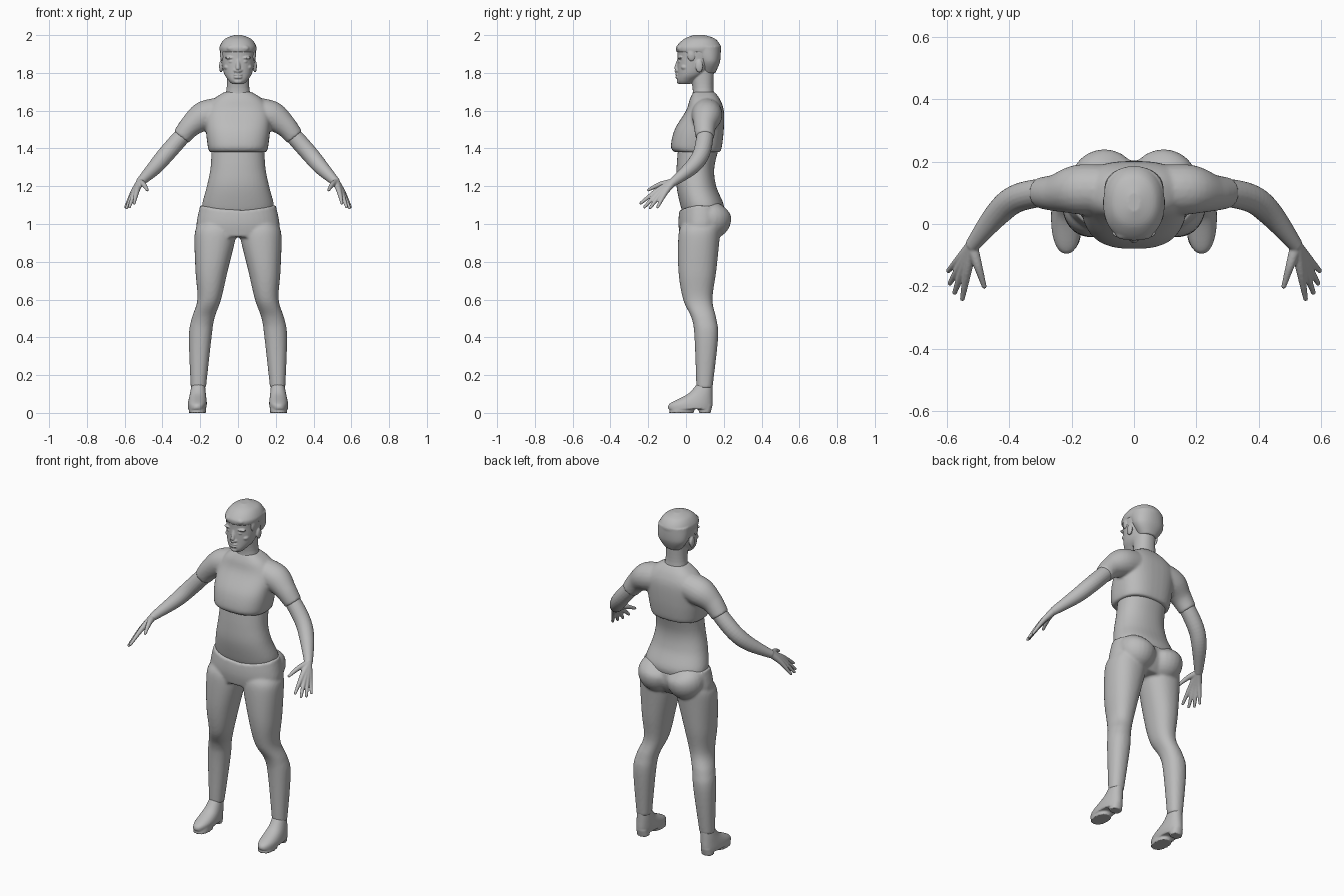
import bpy, bmesh, math
from mathutils import Vector, Matrix

default_cube = bpy.data.objects.get("Cube")
if default_cube:
    bpy.data.objects.remove(default_cube)

colour = (.5, .5, .5, 1)
grey = bpy.data.materials.new("plain_grey")
grey.use_nodes = True
grey.diffuse_color = colour
grey.node_tree.nodes["Principled BSDF"].inputs["Base Color"].default_value = colour


def spline(rows, steps=6):
    """Smooth interpolation through rows of numbers."""
    rows = [Vector(row) for row in rows]
    last = len(rows) - 1
    result = []
    for i in range(last):
        start, end = rows[i], rows[i + 1]
        leave = (end - rows[max(i - 1, 0)]) / 2
        arrive = (rows[min(i + 2, last)] - start) / 2
        for step in range(steps):
            t = step / steps
            ease = t * t * (3 - 2 * t)
            result.append(start.lerp(end, ease) + leave * t * (1 - t) ** 2 - arrive * t * t * (1 - t))
    return result + [rows[last]]


def skin(bm, rings):
    """Closed surface through equal rings of points."""
    loops = [[bm.verts.new(point) for point in ring] for ring in rings]
    for lower, upper in zip(loops, loops[1:]):
        for i in range(len(lower)):
            bm.faces.new((lower[i - 1], lower[i], upper[i], upper[i - 1]))
    bm.faces.new(loops[0])
    bm.faces.new(loops[-1])


def circle(count):
    for i in range(count):
        angle = math.tau * i / count
        yield math.cos(angle), math.sin(angle)


def rounded(value, power):
    return math.copysign(abs(value) ** (2 / power), value)


def loft(bm, rows, power=2.2, side=1):
    """Stack of level rings; each row is height, x min, x max, y min, y max."""
    rings = []
    for z, left, right, front, back in spline(rows):
        centre = Vector(((left + right) / 2, (front + back) / 2, z))
        rings.append([(side * (centre.x + rounded(c, power) * (right - left) / 2),
                       centre.y + rounded(s, power) * (back - front) / 2, z)
                      for c, s in circle(40)])
    skin(bm, rings)


def central_loft(bm, rows, power=2.2):
    """Symmetric stack; each row is height, half width, y min, y max."""
    loft(bm, [(z, -half, half, front, back) for z, half, front, back in rows], power)


def tube(bm, path, side=1):
    """Round limb along a path; each row is x, y, z, radius."""
    points = spline(path)
    last = len(points) - 1
    rings = []
    for i, point in enumerate(points):
        direction = points[min(i + 1, last)].xyz - points[max(i - 1, 0)].xyz
        turn = direction.to_track_quat('Z', 'Y')
        ring = [point.xyz + turn @ Vector((c, s, 0)) * point.w for c, s in circle(20)]
        rings.append([(v.x * side, v.y, v.z) for v in ring])
    skin(bm, rings)


def ball(bm, centre, radii):
    matrix = Matrix.Translation(centre) @ Matrix.Diagonal((*radii, 1))
    bmesh.ops.create_uvsphere(bm, u_segments=24, v_segments=16, radius=1, matrix=matrix)


def ball_pair(bm, centre, radii):
    x, y, z = centre
    for side in BOTH:
        ball(bm, (side * x, y, z), radii)


def finish(name, bm, voxel, smoothing):
    """Fuse the volumes of a part into one smooth skin."""
    bmesh.ops.recalc_face_normals(bm, faces=bm.faces)
    mesh = bpy.data.meshes.new(name)
    bm.to_mesh(mesh)
    bm.free()
    mesh.materials.append(grey)
    part = bpy.data.objects.new(name, mesh)
    bpy.context.collection.objects.link(part)
    fuse = part.modifiers.new("fuse", 'REMESH')
    fuse.mode = 'VOXEL'
    fuse.voxel_size = voxel
    fuse.use_smooth_shade = True
    soften = part.modifiers.new("soften", 'SMOOTH')
    soften.factor = .5
    soften.iterations = smoothing


BOTH = (1, -1)
NAMED_SIDES = ((1, "left"), (-1, "right"))

# Shirt: chest, shoulders and short sleeves
bm = bmesh.new()
central_loft(bm, [(1.38, .15, -.06, .18), (1.41, .16, -.08, .19), (1.5, .17, -.06, .2),
                  (1.6, .17, 0, .2), (1.66, .13, .02, .18), (1.7, .07, .04, .15)], power=2.6)
for side in BOTH:
    tube(bm, [(.09, .11, 1.59, .08), (.18, .11, 1.57, .08), (.25, .1, 1.52, .06), (.3, .1, 1.46, .05)], side)
finish("shirt", bm, voxel=.008, smoothing=4)

# Bare waist
bm = bmesh.new()
central_loft(bm, [(1.04, .18, -.01, .19), (1.1, .19, -.03, .2), (1.2, .165, -.05, .16),
                  (1.3, .145, -.05, .15), (1.42, .14, -.04, .18)])
finish("waist", bm, voxel=.008, smoothing=3)

# Trousers: hips, buttocks and legs, with the waistband dipping in the middle
bm = bmesh.new()
central_loft(bm, [(.93, .21, -.03, .16), (1, .22, -.04, .2), (1.1, .2, -.035, .2)])
ball_pair(bm, (.095, .13, 1.03), (.11, .11, .11))
for side in BOTH:
    loft(bm, [(1, .02, .21, -.02, .19), (.94, .01, .23, -.04, .18), (.75, .055, .225, -.04, .16),
              (.6, .09, .215, -.015, .14), (.5, .125, .245, .03, .16), (.4, .14, .26, .045, .17),
              (.13, .17, .25, .055, .14)], side=side)
hip_height, waistband_height, hip_width, dip = 1.03, 1.1, .2, .03
for vert in bm.verts:
    rise = (vert.co.z - hip_height) / (waistband_height - hip_height)
    middle = 1 - (vert.co.x / hip_width) ** 2
    if rise > 0 and middle > 0:
        vert.co.z -= dip * middle * min(1, rise)
finish("trousers", bm, voxel=.008, smoothing=4)

# Arms and hands: each digit leaves the wrist, arches at the knuckle and tapers to its tip
wrist = Vector((.52, -.07, 1.22))
digit_tips = [(.48, -.2, 1.18), (.55, -.24, 1.11), (.575, -.22, 1.09), (.59, -.19, 1.085), (.595, -.15, 1.09)]
for side, label in NAMED_SIDES:
    bm = bmesh.new()
    tube(bm, [(.25, .1, 1.51, .04), (.3, .1, 1.46, .045), (.38, .08, 1.37, .045),
              (.44, .03, 1.3, .04), (*wrist, .023)], side)
    for tip in map(Vector, digit_tips):
        knuckle = wrist.lerp(tip, .5)
        knuckle.z += .01
        tube(bm, [(*wrist, .02), (*knuckle, .014), (*tip, .008)], side)
        ball(bm, (side * tip.x, tip.y, tip.z), (.008, .008, .008))
    finish(label + "_arm", bm, voxel=.004, smoothing=3)

# Shoes: upper, front sole and low heel
for side, label in NAMED_SIDES:
    bm = bmesh.new()
    loft(bm, [(.02, .17, .265, -.095, .135), (.05, .165, .265, -.085, .14),
              (.1, .17, .255, .01, .14), (.15, .175, .245, .055, .14)], side=side)
    loft(bm, [(0, .17, .26, -.09, .04), (.04, .17, .26, -.08, .05)], side=side)
    loft(bm, [(0, .18, .25, .07, .13), (.04, .18, .25, .06, .14)], side=side)
    finish(label + "_shoe", bm, voxel=.005, smoothing=2)

# Neck and skull
bm = bmesh.new()
central_loft(bm, [(1.64, .08, .03, .16), (1.72, .06, .035, .145), (1.84, .06, .01, .15)])
central_loft(bm, [(1.74, .03, -.035, .02), (1.76, .05, -.045, .05), (1.8, .075, -.045, .11),
                  (1.88, .09, -.045, .17), (1.94, .09, -.04, .17), (1.98, .05, .02, .12)])

# Nose, lips and chin
tube(bm, [(0, -.035, 1.88, .008), (0, -.05, 1.82, .013), (0, -.04, 1.8, .01)])
ball_pair(bm, (.014, -.042, 1.812), (.009, .011, .008))
for lip_height in (1.79, 1.776):
    ball(bm, (0, -.044, lip_height), (.023, .012, .007))
ball(bm, (0, -.037, 1.754), (.022, .012, .012))

# Eyes, brows, cheeks and ears
ball_pair(bm, (.034, -.03, 1.86), (.016, .012, .008))
ball_pair(bm, (.04, -.03, 1.88), (.03, .015, .008))
ball_pair(bm, (.055, -.005, 1.83), (.02, .022, .015))
ball_pair(bm, (.09, .07, 1.835), (.01, .02, .033))
finish("head", bm, voxel=.004, smoothing=2)

# Short cropped hair: crown, back of the head, sideburns and fringe
bm = bmesh.new()
central_loft(bm, [(1.91, .095, -.05, .18), (1.94, .097, -.05, .185), (1.98, .07, -.01, .155), (2, .02, .04, .1)])
central_loft(bm, [(1.8, .05, .08, .155), (1.86, .09, .06, .18), (1.94, .095, .01, .185)])
ball_pair(bm, (.082, .03, 1.895), (.013, .024, .035))
ball_pair(bm, (.03, -.032, 1.93), (.03, .018, .018))
finish("hair", bm, voxel=.005, smoothing=2)
